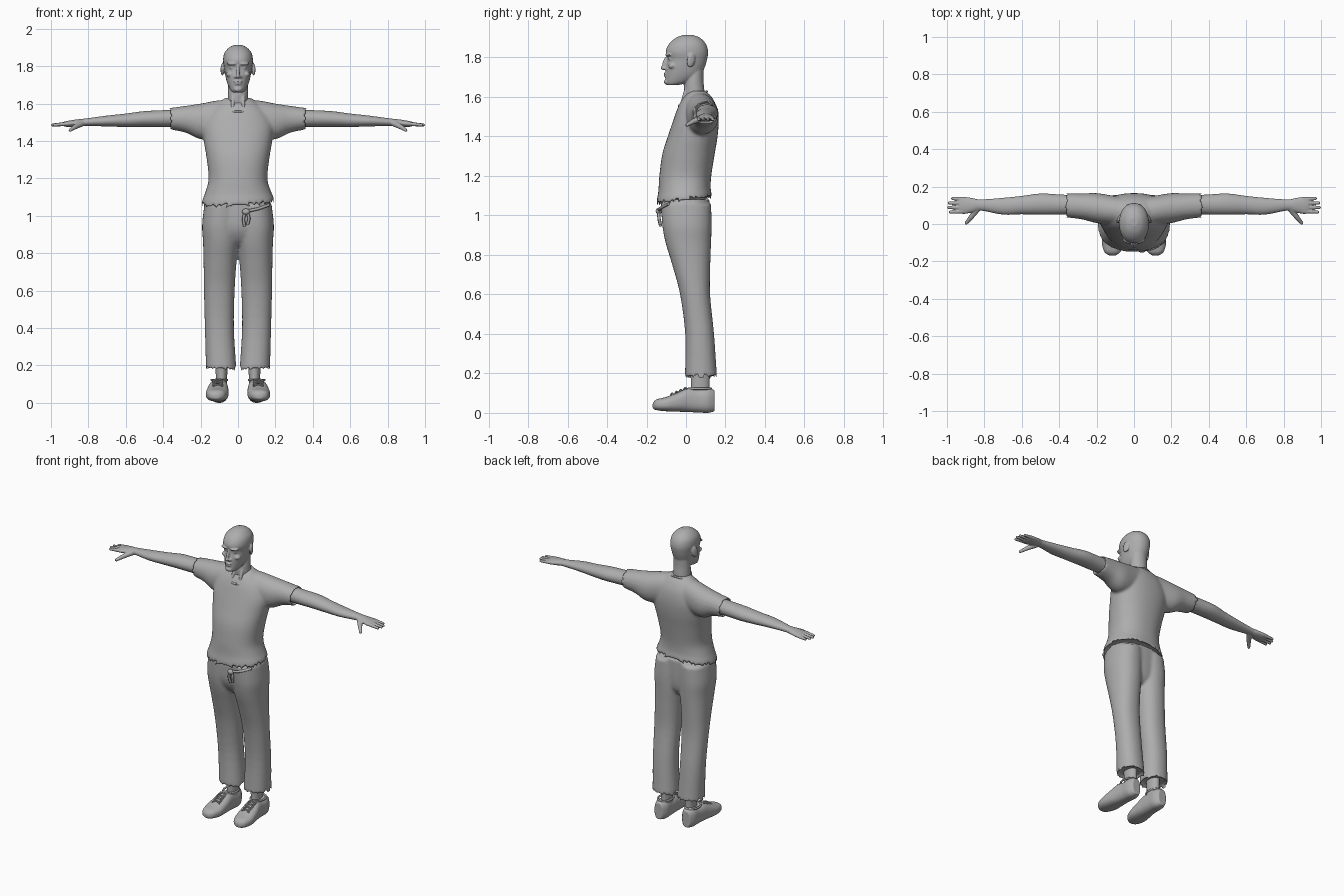
import bpy, bmesh, math
from mathutils import Vector, Matrix

if "Cube" in bpy.data.objects:
    bpy.data.objects.remove(bpy.data.objects["Cube"])

GREY = (0.42, 0.42, 0.42, 1)
clay = bpy.data.materials.new("plain_grey")
clay.use_nodes = True
clay.diffuse_color = GREY
shader = next(n for n in clay.node_tree.nodes if n.type == 'BSDF_PRINCIPLED')
shader.inputs["Base Color"].default_value = GREY


def spline(rows, steps=4):
    """Smoothly fill in rows between the given sections."""
    out = []
    for i in range(len(rows) - 1):
        a, b, c, d = (rows[max(0, min(len(rows) - 1, i + k))] for k in (-1, 0, 1, 2))
        for s in range(steps):
            t = s / steps
            out.append([q + t / 2 * (r - p + t * (2*p - 5*q + 4*r - w + t * (3*(q - r) + w - p)))
                        for p, q, r, w in zip(a, b, c, d)])
    return out + [rows[-1]]


def loft(bm, axis, rows, power=2.0, sides=32, hollow=None):
    """Rows are (station, low u, high u, low v, high v); hollow 0 or -1 recesses an end."""
    rings = []
    for p, u0, u1, v0, v1 in spline(rows):
        ring = []
        for k in range(sides):
            a = math.tau * k / sides
            c, s = math.cos(a), math.sin(a)
            u = (u0 + u1) / 2 + (u1 - u0) / 2 * math.copysign(abs(c) ** (2 / power), c)
            v = (v0 + v1) / 2 + (v1 - v0) / 2 * math.copysign(abs(s) ** (2 / power), s)
            co = {'x': (p, u, v), 'y': (u, p, v), 'z': (u, v, p)}[axis]
            ring.append(bm.verts.new(co))
        rings.append(ring)
    for r, q in zip(rings, rings[1:]):
        for k in range(sides):
            n = (k + 1) % sides
            bm.faces.new((r[k], r[n], q[n], q[k]))
    caps = [bm.faces.new(rings[0]), bm.faces.new(rings[-1])]
    bmesh.ops.recalc_face_normals(bm, faces=bm.faces[:])
    if hollow is not None:
        bmesh.ops.inset_individual(bm, faces=[caps[hollow]], thickness=0.015, depth=0)
        bmesh.ops.translate(bm, verts=caps[hollow].verts[:], vec=-0.035 * caps[hollow].normal)


def blob(bm, loc, size, tilt=0, turn=0):
    m = (Matrix.Translation(loc) @ Matrix.Rotation(turn, 4, 'Z') @ Matrix.Rotation(tilt, 4, 'X')
         @ Matrix.Diagonal((*size, 1)))
    bmesh.ops.create_uvsphere(bm, u_segments=20, v_segments=12, radius=1, matrix=m)


def limb(bm, a, b, ra, rb):
    """Tapered rod with a rounded tip."""
    a, b = Vector(a), Vector(b)
    m = Matrix.Translation((a + b) / 2) @ (b - a).to_track_quat('Z', 'Y').to_matrix().to_4x4()
    bmesh.ops.create_cone(bm, cap_ends=True, segments=16, radius1=ra, radius2=rb,
                          depth=(b - a).length, matrix=m)
    blob(bm, b, (rb, rb, rb))


def finish(name, bm, voxel, relax=3, side=1):
    """Blend overlapping volumes into one smooth skin."""
    if side < 0:
        bmesh.ops.scale(bm, vec=(-1, 1, 1), verts=bm.verts[:])
        bmesh.ops.reverse_faces(bm, faces=bm.faces[:])
    me = bpy.data.meshes.new(name)
    bm.to_mesh(me)
    bm.free()
    me.materials.append(clay)
    ob = bpy.data.objects.new(name, me)
    bpy.context.collection.objects.link(ob)
    mod = ob.modifiers.new("blend", 'REMESH')
    mod.mode = 'VOXEL'
    mod.voxel_size = voxel
    mod.use_smooth_shade = True
    soft = ob.modifiers.new("relax", 'SMOOTH')
    soft.factor, soft.iterations = 0.5, relax


def cord(name, paths, radius, closed=False):
    cu = bpy.data.curves.new(name, 'CURVE')
    cu.dimensions = '3D'
    cu.bevel_depth, cu.bevel_resolution = radius, 2
    cu.use_fill_caps = True
    for path in paths:
        sp = cu.splines.new('BEZIER')
        sp.bezier_points.add(len(path) - 1)
        for bp, co in zip(sp.bezier_points, path):
            bp.co = co
            bp.handle_left_type = bp.handle_right_type = 'AUTO'
        sp.use_cyclic_u = closed
        sp.resolution_u = 6
    cu.materials.append(clay)
    bpy.context.collection.objects.link(bpy.data.objects.new(name, cu))


# Head: skull and jaw, neck, facial forms, ears
bm = bmesh.new()
skull = [(1.66, .028, -.095, -.04), (1.675, .042, -.104, .02), (1.71, .058, -.104, .075),
         (1.75, .068, -.102, .095), (1.79, .074, -.094, .107), (1.83, .08, -.103, .112),
         (1.87, .073, -.085, .1), (1.9, .048, -.05, .07), (1.914, .02, -.012, .033)]
loft(bm, 'z', [(z, -w, w, f, b) for z, w, f, b in skull], 2.15)
neck = [(1.5, .06, .01, .1), (1.62, .055, -.01, .094), (1.69, .053, -.005, .088), (1.76, .05, .01, .09)]
loft(bm, 'z', [(z, -w, w, f, b) for z, w, f, b in neck])
blob(bm, (0, -.106, 1.772), (.009, .013, .035), -.3)
blob(bm, (0, -.114, 1.747), (.012, .015, .011))
blob(bm, (0, -.101, 1.717), (.024, .013, .006))
blob(bm, (0, -.1, 1.705), (.02, .013, .006))
blob(bm, (0, -.096, 1.676), (.024, .016, .014))
for s in (1, -1):
    blob(bm, (s * .013, -.103, 1.743), (.009, .01, .008))
    blob(bm, (s * .034, -.09, 1.813), (.028, .014, .008), 0, s * .3)
    blob(bm, (s * .033, -.077, 1.794), (.014, .014, .011))
    blob(bm, (s * .044, -.07, 1.757), (.02, .02, .015), 0, s * .5)
    blob(bm, (s * .082, .025, 1.785), (.009, .022, .036), -.2, s * .35)
    blob(bm, (s * .028, -.005, 1.61), (.011, .012, .06), -.3)
finish("head", bm, .0045, 2)

# Shirt: torso, sleeves, hem that dips at the front
bm = bmesh.new()
torso = [(1.06, .193, -.15, .135), (1.09, .191, -.148, .131), (1.13, .175, -.14, .125),
         (1.2, .157, -.135, .128), (1.31, .168, -.12, .145), (1.4, .183, -.092, .16),
         (1.48, .19, -.065, .165), (1.55, .16, -.04, .155), (1.6, .11, -.012, .13),
         (1.63, .07, .02, .1)]
loft(bm, 'z', [(z, -w, w, f, b) for z, w, f, b in torso], 2.25, 48, 0)
for v in bm.verts:
    if v.co.z < 1.2:
        v.co.z += (1.2 - v.co.z) / .14 * (.05 * v.co.x + .12 * v.co.y)
sleeve = [(0, .01, .14, 1.45, 1.615), (.1, -.005, .15, 1.42, 1.618), (.2, .005, .165, 1.41, 1.6),
          (.28, .025, .163, 1.445, 1.588), (.37, .036, .164, 1.463, 1.576)]
for s in (1, -1):
    loft(bm, 'x', [(s * r[0], *r[1:]) for r in sleeve], 2.1, 32, -1)
finish("shirt", bm, .009)

# Collar band around the neckline
ring = [(.078 * math.sin(a), .035 - .07 * math.cos(a), 1.592 - .036 * math.cos(a))
        for a in [math.tau * k / 16 for k in range(16)]]
cord("collar", [ring], .006, True)

# Trousers: hips and two loose legs
bm = bmesh.new()
hips = [(.84, .05, -.05, .08), (.88, .12, -.09, .108), (.95, .18, -.117, .118), (1.08, .172, -.12, .12)]
loft(bm, 'z', [(z, -w, w, f, b) for z, w, f, b in hips], 2.4)
leg = [(.165, .008, .176, -.008, .163), (.2, .01, .172, -.005, .156), (.4, .022, .177, -.004, .142),
       (.6, .018, .182, -.03, .122), (.75, .008, .184, -.07, .123), (.86, -.005, .187, -.103, .127),
       (.95, -.01, .192, -.12, .13), (1.06, -.01, .18, -.127, .127)]
for s in (1, -1):
    loft(bm, 'z', [(z, *sorted((s * a, s * b)), f, k) for z, a, b, f, k in leg], 2.2, 32, 0)
finish("trousers", bm, .009)

# Drawstring with knot and hanging tails
cord("drawstring", [[(.04, -.137, 1.025), (.1, -.13, 1.036), (.165, -.09, 1.058)],
                    [(.04, -.138, 1.025), (.03, -.137, .985), (.035, -.128, .945)],
                    [(.045, -.138, 1.025), (.058, -.137, .99), (.052, -.13, .955)]], .008)
bm = bmesh.new()
blob(bm, (.043, -.138, 1.022), (.022, .016, .017))
finish("drawstring_knot", bm, .004, 1)

arm = [(.25, .055, .15, 1.475, 1.575), (.4, .05, .158, 1.475, 1.565), (.5, .05, .163, 1.475, 1.56),
       (.6, .052, .15, 1.475, 1.547), (.7, .05, .14, 1.478, 1.536), (.82, .072, .131, 1.481, 1.52),
       (.86, .063, .138, 1.478, 1.516), (.91, .053, .145, 1.475, 1.508), (.935, .06, .14, 1.48, 1.502)]
shoe = [(-.169, .1, .13, .022, .048), (-.15, .073, .158, .014, .068), (-.1, .053, .172, .008, .081),
        (-.04, .05, .167, .006, .105), (.01, .052, .157, .004, .127), (.06, .053, .15, .002, .122),
        (.11, .054, .147, 0, .128), (.145, .072, .13, .008, .115)]
shank = [(.07, .055, .125, .01, .125), (.13, .058, .118, .025, .12), (.3, .05, .13, .015, .125)]

for s, side in ((1, "left"), (-1, "right")):
    # Arm with open hand
    bm = bmesh.new()
    loft(bm, 'x', arm)
    for y, tip in ((.136, .97), (.112, .988), (.088, .992), (.064, .982)):
        limb(bm, (.9, y * .9 + .01, 1.493), (tip, y, 1.486), .012, .0085)
    limb(bm, (.83, .09, 1.497), (.872, .035, 1.475), .018, .013)
    limb(bm, (.872, .035, 1.475), (.897, .005, 1.458), .013, .009)
    finish(side + "_arm", bm, .004, 2, s)

    # Ankle
    bm = bmesh.new()
    loft(bm, 'z', shank)
    finish(side + "_ankle", bm, .006, 2, s)

    # Shoe, with flattened sole
    bm = bmesh.new()
    loft(bm, 'y', shoe, 2.5)
    finish(side + "_shoe", bm, .005, 2, s)

    # Laces crossing the instep, and the shoe opening
    rows = []
    for k in range(4):
        y, z = -.07 + .022 * k, .097 + .0095 * k
        for flip in (1, -1):
            rows.append([(s * (.108 - flip * .026), y - .008, z - .008), (s * .108, y, z + .002),
                         (s * (.108 + flip * .026), y + .008, z - .004)])
    cord(side + "_laces", rows, .004)
    rim = [(s * (.1 + .042 * math.cos(a)), .07 + .056 * math.sin(a), .123)
           for a in [math.tau * k / 12 for k in range(12)]]
    cord(side + "_shoe_rim", [rim], .006, True)
